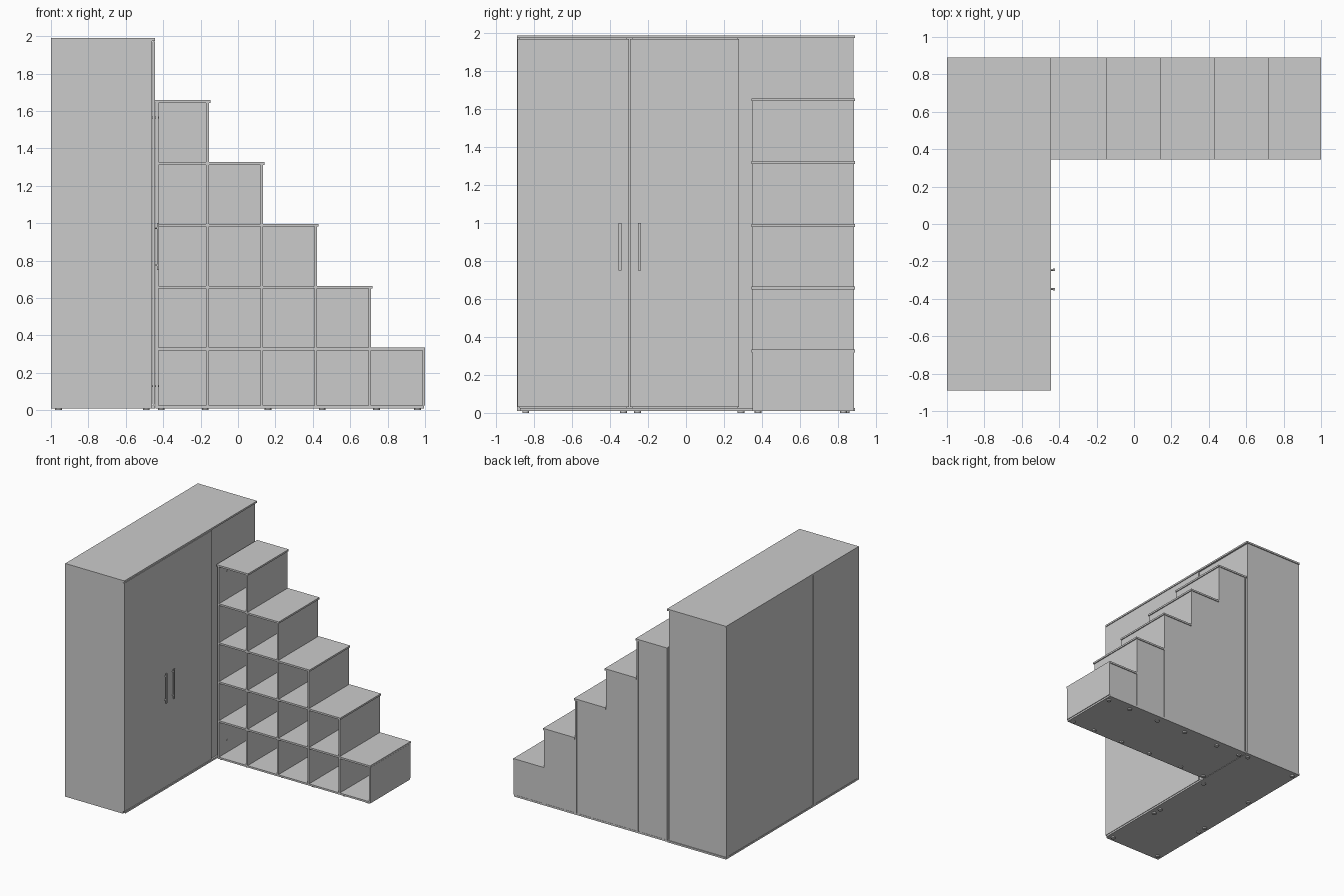
import bpy, bmesh
from mathutils import Matrix

if "Cube" in bpy.data.objects:
    bpy.data.objects.remove(bpy.data.objects["Cube"])


def box(name, x, y, z):
    """Axis-aligned panel from three (min, max) ranges."""
    bm = bmesh.new()
    bmesh.ops.create_cube(bm, size=1)
    for v in bm.verts:
        v.co = [r[0] if c < 0 else r[1] for c, r in zip(v.co, (x, y, z))]
    return finish(name, bm)


def disc(name, centre, radius, length, axis='Z'):
    """Cylinder along Z or X."""
    bm = bmesh.new()
    rot = Matrix.Rotation(1.570796, 4, 'Y') if axis == 'X' else Matrix()
    bmesh.ops.create_cone(bm, cap_ends=True, segments=20, radius1=radius,
                          radius2=radius, depth=length,
                          matrix=Matrix.Translation(centre) @ rot)
    ob = finish(name, bm)
    bpy.context.view_layer.objects.active = ob
    ob.select_set(True)
    bpy.ops.object.shade_smooth_by_angle()
    ob.select_set(False)
    return ob


def finish(name, bm):
    me = bpy.data.meshes.new(name)
    bm.to_mesh(me)
    bm.free()
    ob = bpy.data.objects.new(name, me)
    bpy.context.collection.objects.link(ob)
    return ob


T = 0.015                      # board thickness
BASE, TOP = 0.01, 1.99         # underside and top of wardrobe
BACK, CARC, FRONT = -1.0, -0.459, -0.444
SEAM = -0.298                  # joint between the two wardrobe modules

# wardrobe carcass: base, top and upright panels
box("wardrobe_base", (BACK, FRONT), (-0.875, 0.89), (BASE, BASE + T))
box("wardrobe_top", (BACK, FRONT), (-0.89, 0.89), (TOP - T, TOP))
for name, y in (("near_side", -0.89), ("module_side_a", SEAM - T),
                ("module_side_b", SEAM), ("far_side", 0.867)):
    box("wardrobe_" + name, (BACK, CARC), (y, y + T), (BASE, TOP - T))

# wardrobe back panels, one per module
box("back_panel_a", (BACK + .003, BACK + .009), (-0.875, SEAM - T), (BASE + T, TOP - T))
box("back_panel_b", (BACK + .003, BACK + .009), (SEAM + T, 0.867), (BASE + T, TOP - T))

# fixed corner panel behind the stairs
box("corner_panel", (CARC - T, CARC), (0.27, 0.867), (BASE + T, TOP - T))

# doors with bar handles
box("door_left", (CARC + .001, FRONT - .001), (-0.889, SEAM - .002), (0.03, 1.97))
box("door_right", (CARC + .001, FRONT - .001), (SEAM + .002, 0.28), (0.03, 1.97))
for side, y in (("left", -0.348), ("right", -0.245)):
    box("handle_bar_" + side, (-0.433, -0.423), (y - .007, y + .007), (0.75, 1.0))
    for z in (0.775, 0.975):
        disc("handle_post_" + side, (-0.438, y, z), 0.005, 0.016, 'X')

# wardrobe feet
for x in (-0.96, -0.49):
    for y in (-0.845, -0.33, -0.255, 0.29, 0.845):
        disc("wardrobe_foot", (x, y, BASE / 2), 0.018, BASE)

# stair shelving
N = 5
X0, STEP, RISE = -0.444, 0.289, 0.331
Y0, Y1 = 0.35, 0.885
right = [X0 + STEP * (i + 1) for i in range(N)]          # outer face of each upright
heights = [RISE * (N - i) + 0.003 for i in range(N)]     # tread heights

box("stair_base", (-0.44, 0.995), (Y0, Y1), (BASE, BASE + T))
box("stair_upright", (-0.44, -0.425), (Y0, Y1), (BASE + T, heights[0] - T))
for i in range(N):
    xl = -0.425 if i == 0 else right[i - 1]
    xr, h = right[i] - T, heights[i]
    box("stair_upright", (xr, xr + T), (Y0, Y1), (BASE + T, h - T))
    # tread with a small nosing
    box("stair_tread", (X0 if i == 0 else xl, min(right[i] + .008, 1.0)),
        (Y0 - .006, 0.89), (h - T, h))
    # cubby shelves under the tread
    for k in range(i + 1, N):
        box("cubby_shelf", (xl, xr), (Y0 + .002, Y1 - .008),
            (heights[k] - T, heights[k]))
    box("cubby_back", (xl, xr), (Y1 - .008, Y1 - .002), (BASE + T, h - T))

# stair feet
for x in (-0.41, -0.175, 0.16, 0.45, 0.74, 0.96):
    for y in (0.38, 0.83):
        disc("stair_foot", (x, y, BASE / 2), 0.018, BASE)

# connecting bolts between wardrobe and stairs
for z in (0.13, 1.565):
    for y in (0.46, 0.78):
        disc("connecting_bolt", (-0.441, y, z), 0.006, 0.038, 'X')
